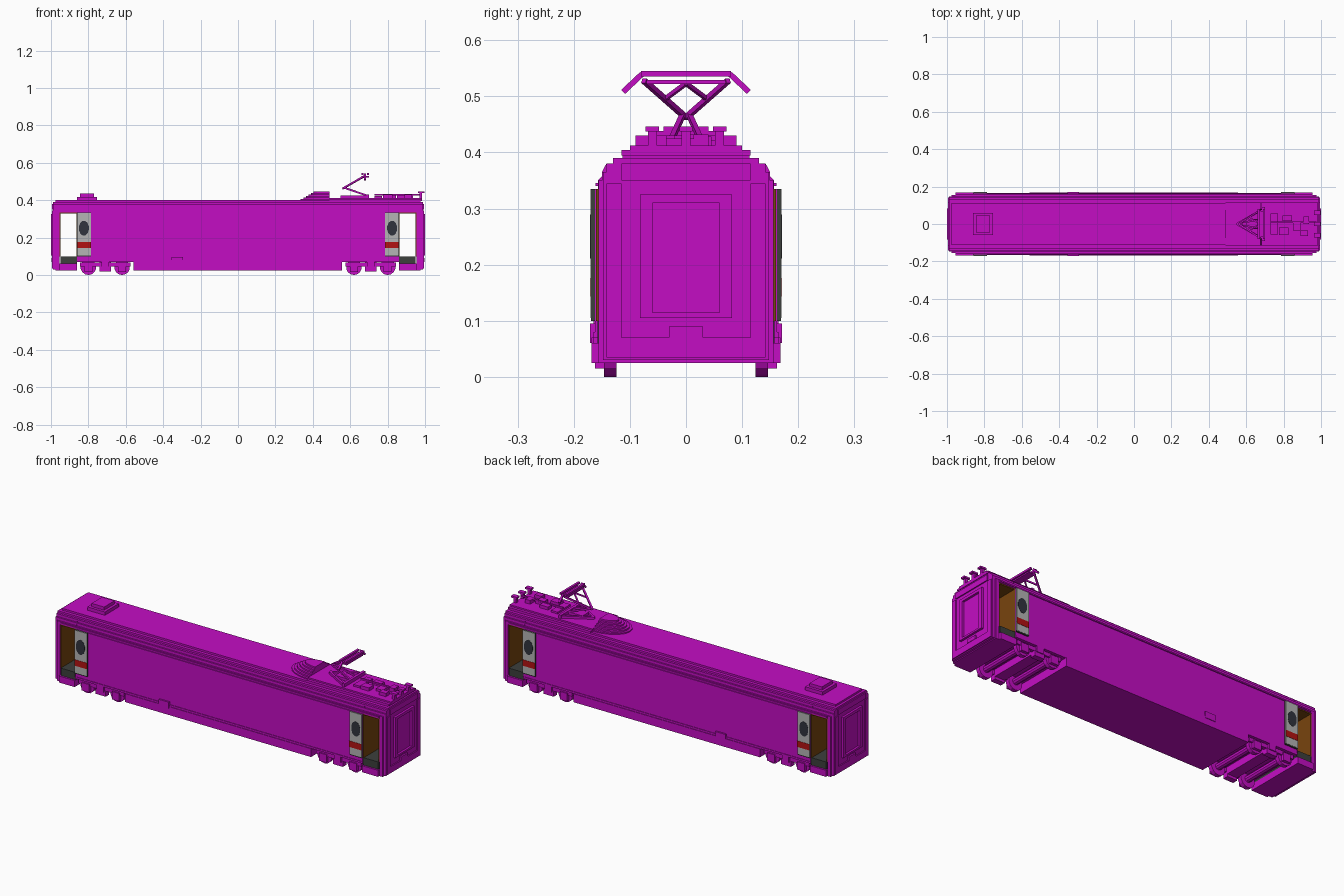
import bpy, bmesh, math
from mathutils import Vector

cube = bpy.data.objects.get("Cube")
if cube:
    bpy.data.objects.remove(cube)


def material(name, r, g, b):
    m = bpy.data.materials.new(name)
    m.use_nodes = True
    m.diffuse_color = (r, g, b, 1)
    m.node_tree.nodes["Principled BSDF"].inputs["Base Color"].default_value = (r, g, b, 1)
    return m


MAGENTA = material("magenta", .55, .004, .55)
GREY = material("light_grey", .46, .46, .46)
DARK = material("dark_grey", .045, .05, .045)
BROWN = material("brown", .19, .058, .004)
RED = material("red", .45, .006, .006)
GLASS = material("dark_glass", .03, .034, .048)


def finish(name, bm, mat):
    bmesh.ops.recalc_face_normals(bm, faces=bm.faces)
    mesh = bpy.data.meshes.new(name)
    bm.to_mesh(mesh)
    bm.free()
    mesh.materials.append(mat)
    obj = bpy.data.objects.new(name, mesh)
    bpy.context.collection.objects.link(obj)
    return obj


def box(name, x, y, z, mat=MAGENTA):
    """Box from (low, high) ranges on each axis."""
    bm = bmesh.new()
    bmesh.ops.create_cube(bm, size=1)
    for v in bm.verts:
        v.co = Vector([(r[0] + r[1]) / 2 + c * abs(r[1] - r[0]) for r, c in zip((x, y, z), v.co)])
    return finish(name, bm, mat)


def prism(name, points, offset, mat=MAGENTA):
    """Extrude a closed outline along an offset vector."""
    bm = bmesh.new()
    face = bm.faces.new([bm.verts.new(p) for p in points])
    new = bmesh.ops.extrude_face_region(bm, geom=[face])["geom"]
    bmesh.ops.translate(bm, verts=[v for v in new if isinstance(v, bmesh.types.BMVert)], vec=offset)
    # the starting face stays as the near cap
    if not any(f.normal.length and len(f.verts) == len(points) and
               all(abs((v.co - Vector(p)).length) < 1e-6 for v, p in zip(f.verts, points)) for f in bm.faces):
        near = [v for v in bm.verts if any((v.co - Vector(p)).length < 1e-6 for p in points)]
        if len(near) == len(points):
            bmesh.ops.contextual_create(bm, geom=near)
    return finish(name, bm, mat)


def disc(name, centre, radius, width, sides=14, mat=MAGENTA, stretch=1):
    """Cylinder lying along y."""
    x, y, z = centre
    ring = [(x + radius * math.cos(a), y - width / 2, z + stretch * radius * math.sin(a))
            for a in (2 * math.pi * (i + .5) / sides for i in range(sides))]
    return prism(name, ring, (0, width, 0), mat)


def rod(name, a, b, thick):
    """Square bar between two points."""
    a, b = Vector(a), Vector(b)
    bm = bmesh.new()
    bmesh.ops.create_cube(bm, size=1)
    bmesh.ops.scale(bm, verts=bm.verts, vec=(thick, thick, (b - a).length))
    bmesh.ops.rotate(bm, verts=bm.verts, matrix=(b - a).to_track_quat("Z", "Y").to_matrix())
    bmesh.ops.translate(bm, verts=bm.verts, vec=(a + b) / 2)
    return finish(name, bm, MAGENTA)


# Stepped cross-section: low z, high z, half width
STEPS = [(.025, .07, .168), (.07, .08, .165), (.08, .335, .162), (.335, .35, .157),
         (.35, .365, .15), (.365, .38, .142), (.38, .39, .13), (.39, .4, .113)]


def shell(name, x0, x1, low=0, high=1, limit=1):
    """Slice of the car body between two x and two z positions."""
    half = []
    for z0, z1, y in STEPS:
        z0, z1, y = max(z0, low), min(z1, high), min(y, limit)
        if z1 > z0:
            half += [p for p in ((y, z0), (y, z1)) if p not in half]
    outline = half + [(-y, z) for y, z in reversed(half)]
    return prism(name, [(x0, y, z) for y, z in outline], (x1 - x0, 0, 0))


# Main body and skirt between the bogies
shell("saloon_body", -.86, .86, low=.07)
shell("middle_skirt", -.56, .555, high=.07)
for s in (-1, 1):
    box("skirt_hatch", (-.355, -.295), (s * .16, s * .171), (.06, .095))
    box("roof_gutter", (-.95, .95), (s * .155, s * .161), (.34, .346))

for e in (-1, 1):
    # Vestibule with open doorways right through
    shell("vestibule_roof", e * .86, e * .955, low=.335)
    shell("vestibule_skirt", e * .86, e * .955, high=.06)
    box("door_step", (e * .86, e * .95), (-.158, .158), (.06, .1), DARK)
    box("inner_wall", (e * .858, e * .863), (-.16, .16), (.1, .335), BROWN)
    box("outer_wall", (e * .95, e * .957), (-.154, .154), (.1, .335), BROWN)
    box("vestibule_ceiling", (e * .86, e * .955), (-.154, .154), (.329, .336), BROWN)

    # Car end with nested steps and gangway frame
    shell("end_wall", e * .955, e * .975, limit=.156)
    shell("end_face", e * .975, e * .988, low=.03, high=.39, limit=.148)
    for s in (-1, 1):
        box("end_border_side", (e * .985, e * .994), (s * .115, s * .142), (.07, .345))
        box("gangway_side", (e * .985, e), (s * .06, s * .082), (.105, .325))
    box("end_border_top", (e * .985, e * .994), (-.115, .115), (.35, .38))
    box("end_border_bottom", (e * .985, e * .994), (-.142, .142), (.035, .07))
    box("gangway_top", (e * .985, e), (-.06, .06), (.31, .325))
    box("gangway_bottom", (e * .985, e), (-.06, .06), (.105, .115))
    box("coupler_plate", (e * .985, e * .996), (-.03, .03), (.07, .09))

    # Open sliding doors on both sides
    for s in (-1, 1):
        box("door_panel", (e * .785, e * .86), (s * .16, s * .169), (.1, .335), DARK)
        box("door_skin", (e * .785, e * .859), (s * .167, s * .17), (.105, .335), GREY)
        box("door_stripe", (e * .785, e * .859), (s * .168, s * .1715), (.143, .176), RED)
        disc("door_window", (e * .824, s * .1695, .25), .027, .004, 12, GLASS, 1.5)

    # Bogie
    for s in (-1, 1):
        box("bogie_frame", (e * .575, e * .845), (s * .135, s * .155), (.045, .066))
        box("bogie_damper", (e * .68, e * .74), (s * .13, s * .16), (.018, .045))
        box("bogie_spring", (e * .69, e * .73), (s * .14, s * .165), (.04, .075))
        for x in (.62, .8):
            disc("wheel", (e * x, s * .135, .042), .042, .022)
            box("axle_box", (e * (x - .022), e * (x + .022)), (s * .14, s * .162), (.015, .058))
    for x in (.62, .8):
        disc("axle", (e * x, 0, .045), .018, .27, 10)
    box("bogie_bolster", (e * .68, e * .74), (-.135, .135), (.032, .072))

# Roof box at the far end
box("roof_vent", (-.86, -.755), (-.06, .06), (.395, .418))
box("roof_vent_top", (-.845, -.77), (-.045, .045), (.415, .435))

# Stepped rounded fairing ahead of the pantograph
for i in range(6):
    z, half = .398 + i * .008, .1 - i * .012
    nose = .335 + i * .014
    curve = [(.49 - (.49 - nose) * math.cos(a), half * math.sin(a), z)
             for a in (math.pi * (k / 10 - .5) for k in range(11))]
    prism("roof_fairing", curve, (0, 0, .008))

# Pantograph deck
box("pantograph_deck", (.49, .985), (-.1, .1), (.395, .412))
for s in (-1, 1):
    box("deck_rail", (.49, .985), (s * .095, s * .115), (.395, .404))
    rod("base_beam", (.55, 0, .418), (.69, s * .08, .418), .012)
    rod("lower_arm", (.69, s * .025, .425), (.565, s * .006, .467), .009)
    rod("upper_arm", (.56, 0, .462), (.675, s * .075, .528), .009)
    rod("head_horn", (.68, s * .078, .54), (.68, s * .112, .508), .01)
    rod("head_brace", (.62, s * .035, .497), (.67, 0, .523), .007)
box("base_crossbar", (.685, .7), (-.09, .09), (.41, .43))
box("base_pedestal", (.6, .685), (-.028, .028), (.41, .426))
for x in (.665, .695):
    box("head_strip", (x - .006, x + .006), (-.08, .08), (.535, .545))
box("head_link", (.66, .7), (-.07, .07), (.522, .529))

# Roof electrical gear: x, y, length, width, top height
GEAR = [(.75, 0, .04, .11, .422), (.8, -.04, .05, .04, .43), (.82, .03, .05, .03, .428),
        (.87, -.01, .04, .05, .425), (.91, -.05, .04, .03, .43), (.92, .02, .03, .04, .432)]
for x, y, length, width, top in GEAR:
    box("roof_equipment", (x - length / 2, x + length / 2), (y - width / 2, y + width / 2), (.405, top))
for y in (-.06, 0, .06):
    box("insulator", (.97, .985), (y - .008, y + .008), (.405, .44))
    box("insulator_cap", (.962, .997), (y - .012, y + .012), (.437, .446))
rod("busbar", (.73, .01, .428), (.975, .01, .428), .008)
